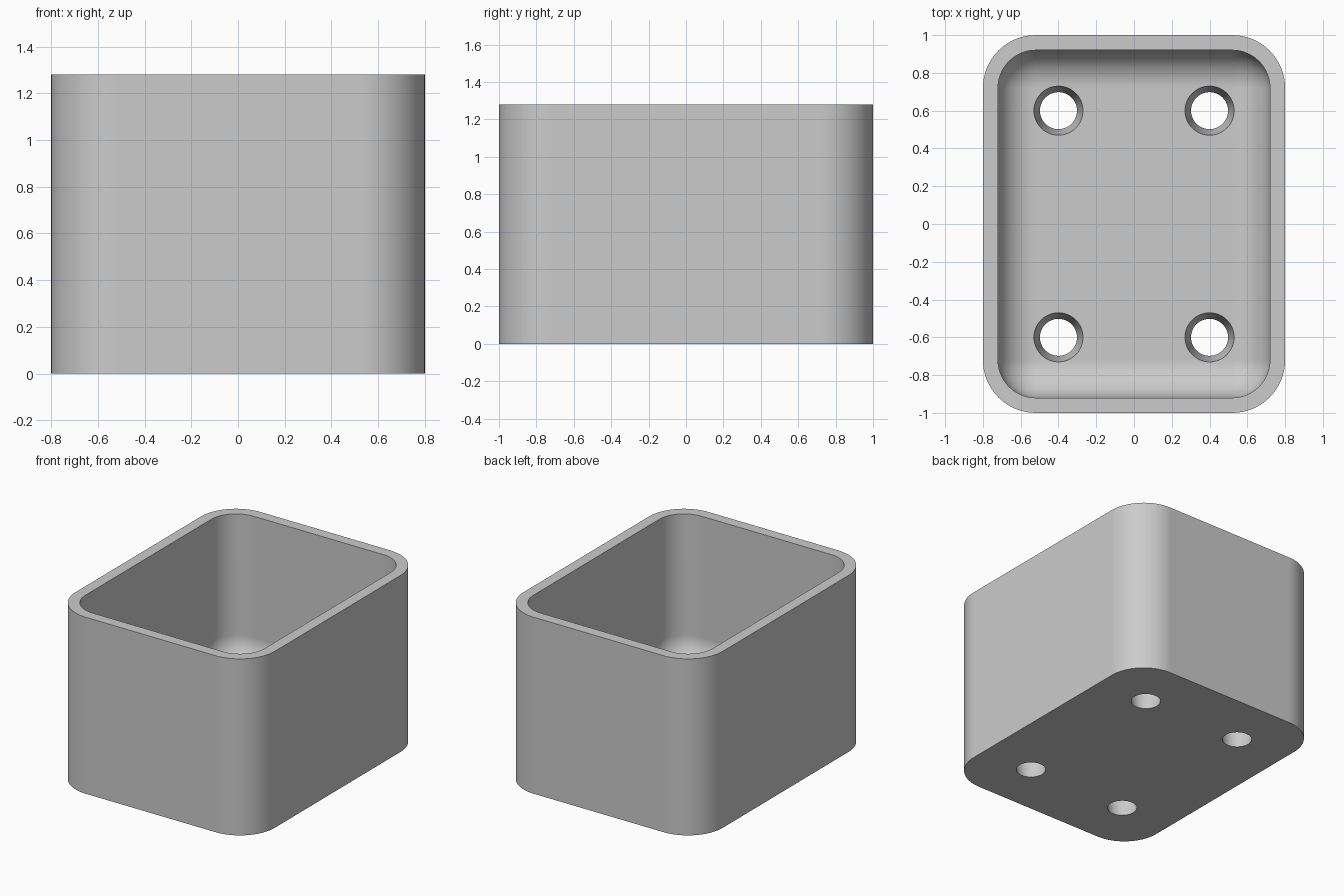
import bpy, bmesh
from math import cos, sin, pi, radians

if "Cube" in bpy.data.objects:
    bpy.data.objects.remove(bpy.data.objects["Cube"])

HEIGHT, FLOOR = 1.28, 0.2
CX, CY = 0.52, 0.72            # corner arc centres
R_OUT, R_IN = 0.28, 0.2        # outer and inner corner radii
STEPS = 16

grey = bpy.data.materials.new("light grey")
grey.use_nodes = True
colour = (0.6, 0.6, 0.6, 1)
grey.diffuse_color = colour
grey.node_tree.nodes["Principled BSDF"].inputs["Base Color"].default_value = colour


def rounded_loop(bm, r, z):
    """Ring of vertices on a rounded rectangle with corner radius r."""
    ring = []
    for q, (sx, sy) in enumerate([(1, 1), (-1, 1), (-1, -1), (1, -1)]):
        for i in range(STEPS + 1):
            a = (q + i / STEPS) * pi / 2
            ring.append(bm.verts.new((sx * CX + r * cos(a), sy * CY + r * sin(a), z)))
    return ring


# Box shell: outer wall, rim, inner wall, then a round fillet into the floor
profile = [(R_OUT, 0), (R_OUT, HEIGHT), (R_IN, HEIGHT)]
for i in range(STEPS + 1):
    a = i / STEPS * pi / 2
    profile.append((R_IN * cos(a), FLOOR + R_IN * (1 - sin(a))))

bm = bmesh.new()
rings = [rounded_loop(bm, r, z) for r, z in profile]
for low, high in zip(rings, rings[1:]):
    for i in range(len(low)):
        j = (i + 1) % len(low)
        bm.faces.new((low[i], low[j], high[j], high[i]))
bm.faces.new(list(reversed(rings[0])))
bm.faces.new(rings[-1])
bmesh.ops.remove_doubles(bm, verts=bm.verts, dist=1e-5)
bmesh.ops.recalc_face_normals(bm, faces=bm.faces)
mesh = bpy.data.meshes.new("open_box")
bm.to_mesh(mesh)
bm.free()
mesh.materials.append(grey)
box = bpy.data.objects.new("open_box", mesh)
bpy.context.collection.objects.link(box)

# Four tapered holes through the floor
for x in (-0.4, 0.4):
    for y in (-0.6, 0.6):
        bpy.ops.mesh.primitive_cone_add(vertices=48, radius1=0.09, radius2=0.138,
                                        depth=0.3, location=(x, y, 0.1))
        cutter = bpy.context.object
        cutter.name = "hole_cutter"
        cutter.hide_render = True
        cutter.data.materials.append(grey)
        cut = box.modifiers.new("hole", 'BOOLEAN')
        cut.operation = 'DIFFERENCE'
        cut.solver = 'EXACT'
        cut.object = cutter
        bpy.context.view_layer.objects.active = box
        bpy.ops.object.modifier_apply(modifier=cut.name)
        bpy.data.objects.remove(cutter)

# Smooth curves with sharp rims
bpy.ops.object.select_all(action='DESELECT')
box.select_set(True)
bpy.context.view_layer.objects.active = box
bpy.ops.object.shade_smooth_by_angle(angle=radians(30))
weighted = box.modifiers.new("flat_walls", 'WEIGHTED_NORMAL')
weighted.keep_sharp = True
